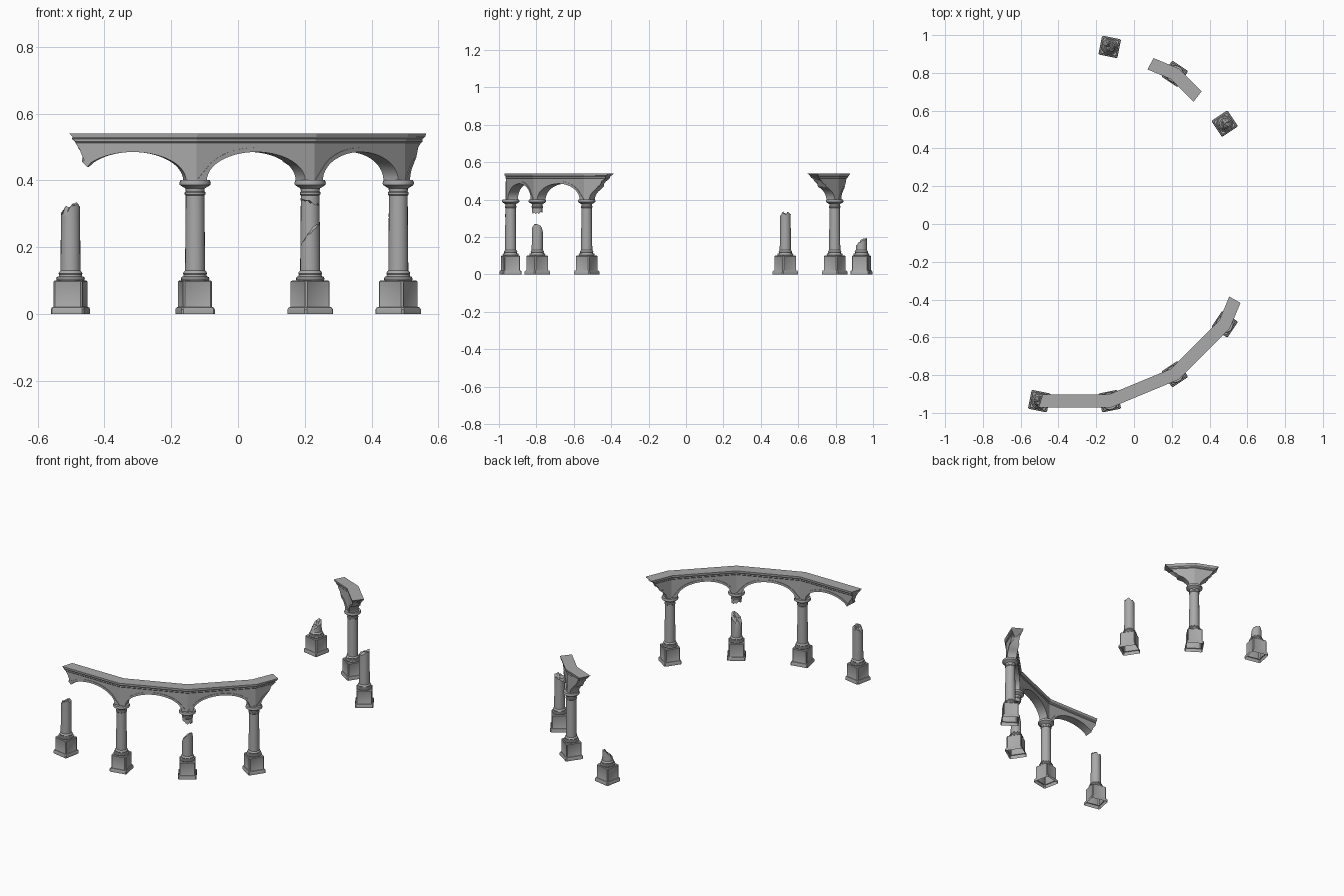
import bpy, bmesh, math, random
from mathutils import Vector

random.seed(4)
if "Cube" in bpy.data.objects:
    bpy.data.objects.remove(bpy.data.objects["Cube"], do_unlink=True)

# Layout: columns stand on the corners of a sixteen-sided ring
R = 0.956
CX = -0.315
STEP = math.radians(22.5)
SPAN = 2 * R * math.sin(STEP / 2)
TOP, SPRING = 0.54, 0.40

stone = bpy.data.materials.new("weathered_grey_stone")
stone.use_nodes = True
GREY = (0.4, 0.4, 0.4, 1)
stone.diffuse_color = GREY
shader = stone.node_tree.nodes["Principled BSDF"]
shader.inputs["Base Color"].default_value = GREY
shader.inputs["Roughness"].default_value = 0.9


def ring_point(corner, radius=R):
    a = (corner + 0.5) * STEP
    return Vector((CX + radius * math.cos(a), radius * math.sin(a), 0))


def finish(bm, name, location=(0, 0, 0), turn=0):
    bmesh.ops.recalc_face_normals(bm, faces=bm.faces)
    mesh = bpy.data.meshes.new(name)
    bm.to_mesh(mesh)
    bm.free()
    mesh.materials.append(stone)
    ob = bpy.data.objects.new(name, mesh)
    ob.location = location
    ob.rotation_euler.z = turn
    bpy.context.collection.objects.link(ob)
    bpy.ops.object.select_all(action="DESELECT")
    ob.select_set(True)
    bpy.context.view_layer.objects.active = ob
    bpy.ops.object.shade_smooth_by_angle(angle=math.radians(32))
    return ob


def bridge(bm, a, b):
    n = len(a)
    return [bm.faces.new((a[i], a[(i + 1) % n], b[(i + 1) % n], b[i])) for i in range(n)]


def fan(bm, ring, sink):
    # Close a ring with a slightly sunken rough centre
    centre = sum((v.co for v in ring), Vector()) / len(ring) + Vector(sink)
    c = bm.verts.new(centre)
    for i, v in enumerate(ring):
        bm.faces.new((v, ring[(i + 1) % len(ring)], c))


# Pedestal: square, chamfered, panelled, open underneath
def pedestal(name, corner):
    bm = bmesh.new()
    rings = []
    for half, z in ((.051, 0), (.051, .014), (.048, .020), (.044, .021), (.044, .097), (.041, .10)):
        c = half - 0.005
        pts = []
        for k in range(4):
            q, s = math.cos(k * math.pi / 2), math.sin(k * math.pi / 2)
            for x, y in ((half, -c), (half, c)):
                pts.append(bm.verts.new((x * q - y * s, x * s + y * q, z)))
        rings.append(pts)
    panels = []
    for i in range(len(rings) - 1):
        faces = bridge(bm, rings[i], rings[i + 1])
        if i == 3:
            panels = faces[::2]
    bm.faces.new(rings[-1])
    bmesh.ops.recalc_face_normals(bm, faces=bm.faces)
    bmesh.ops.inset_individual(bm, faces=panels, thickness=0.007, depth=-0.002)
    finish(bm, name, ring_point(corner), (corner + 0.5) * STEP)


# Turned profiles as (radius, height)
BASE = [(.041, .10), (.043, .105), (.041, .111), (.035, .113), (.034, .118),
        (.036, .121), (.034, .126), (.030, .130)]
SHAFT = [(.030, .14), (.0295, .19), (.029, .24), (.0285, .29), (.028, .355)]
CAPITAL = [(.031, .358), (.031, .364), (.028, .367), (.029, .376), (.039, .382),
           (.046, .387), (.047, .393), (.044, .401)]
SIDES = 20


def lathe(name, corner, profile, break_low=None, break_high=None):
    bm = bmesh.new()

    def ring(r, z=0, cut=None):
        verts = []
        for k in range(SIDES):
            a = k * math.tau / SIDES
            x, y = r * math.cos(a), r * math.sin(a)
            h = z
            if cut:
                z0, sx, sy, rough = cut
                h = z0 + sx * x + sy * y + random.uniform(-rough, rough)
            verts.append(bm.verts.new((x, y, h)))
        return verts

    rings = [ring(r, z) for r, z in profile]
    if break_low:
        rings.insert(0, ring(.0285, cut=break_low))
    if break_high:
        rings.append(ring(.029, cut=break_high))
        # Chipped inner rim of the fracture
        z0, sx, sy, rough = break_high
        rings.append(ring(.019, cut=(z0 + .006, sx, sy, rough)))
    for a, b in zip(rings, rings[1:]):
        bridge(bm, a, b)
    fan(bm, rings[0], (0, 0, .006 if break_low else 0))
    fan(bm, rings[-1], (0, 0, -.006 if break_high else 0))
    finish(bm, name, ring_point(corner))


# Arched wall between two ring corners, s measured along the span
def arch_height(s, a, b):
    u = (s - SPAN / 2) / a
    return SPRING + b * math.sqrt(max(0, 1 - u * u))


def section(bm, corner, s_top, s_low, rough=0):
    zb = arch_height(s_low, .155, .085)
    z2 = max(arch_height(s_low, .167, .098), zb + .001)
    mids = [(.024, z2 + (.512 - z2) * f) for f in (0, .33, .67, 1)]
    half = [(.027, zb), (.027, z2)] + mids + [(.028, .516), (.028, .524), (.033, .530), (.034, TOP)]
    loop = half + [(-o, z) for o, z in reversed(half)]
    verts = []
    for o, z in loop:
        s = s_low + (s_top - s_low) * (z - zb) / (TOP - zb)
        if rough:
            s += random.uniform(-rough, rough)
        rad = R + o / math.cos(STEP / 2)
        p = ring_point(corner, rad).lerp(ring_point(corner + 1, rad), s / SPAN)
        p.z = z
        verts.append(bm.verts.new(p))
    return verts


def arch(name, corner, start=None, end=None):
    bm = bmesh.new()
    n = 28
    stations = [0] + [SPAN / 2 - .155 * math.cos(math.pi * k / n) for k in range(n + 1)] + [SPAN]
    rings = []
    if start:
        stations = [s for s in stations if s > max(start) + .008]
        rings.append(section(bm, corner, *start, rough=.006))
    if end:
        stations = [s for s in stations if s < min(end) - .008]
    rings += [section(bm, corner, s, s) for s in stations]
    if end:
        rings.append(section(bm, corner, *end, rough=.006))
    for a, b in zip(rings, rings[1:]):
        bridge(bm, a, b)
    along = (ring_point(corner + 1) - ring_point(corner)).normalized() * .012
    if start:
        fan(bm, rings[0], along)
    if end:
        fan(bm, rings[-1], -along)
    finish(bm, name)


# Columns: whole ones, then broken ones with a sloping fracture
for corner, place in ((-4, "front_middle"), (-2, "front_left"), (2, "back_left")):
    pedestal(place + "_pedestal", corner)
    lathe(place + "_column", corner, BASE + SHAFT + CAPITAL)

BROKEN = (
    ("front_right", -5, 4, (.314, .4, 0, .010)),
    ("front_split", -3, 1, (.237, 1.1, -.2, .006)),
    ("back_outer", 1, 4, (.315, .45, 0, .008)),
    ("back_right", 3, 0, (.165, .5, .8, .008)),
)
for place, corner, drums, fracture in BROKEN:
    pedestal(place + "_pedestal", corner)
    lathe(place + "_broken_column", corner, BASE + SHAFT[:drums], break_high=fracture)
lathe("hanging_capital", -3, SHAFT[-1:] + CAPITAL, break_low=(.335, -.3, 0, .005))

# Long front arcade with both ends broken, and the short back fragment
arch("front_arch_right_broken", -5, start=(.006, .05))
arch("front_arch_middle", -4)
arch("front_arch_left", -3)
arch("front_arch_stub", -2, end=(.14, .07))
arch("back_arch_outer_stub", 1, start=(SPAN - .17, SPAN - .09))
arch("back_arch_inner_stub", 2, end=(.135, .07))
